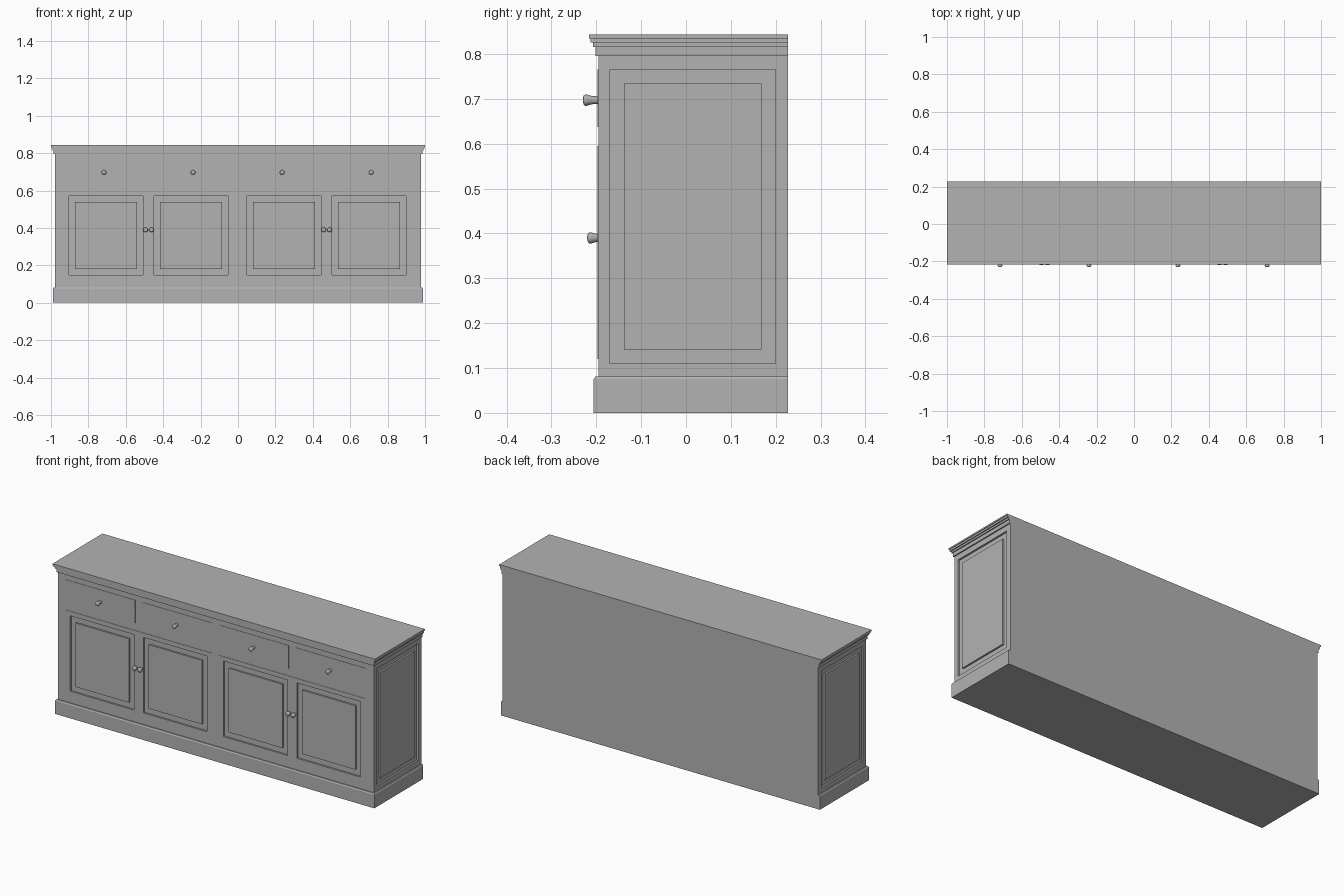
import bpy, bmesh, math
from mathutils import Vector

old = bpy.data.objects.get("Cube")
if old:
    bpy.data.objects.remove(old, do_unlink=True)

grey = bpy.data.materials.new("painted_grey")
grey.use_nodes = True
grey.diffuse_color = (0.45, 0.45, 0.45, 1)
grey.node_tree.nodes["Principled BSDF"].inputs["Base Color"].default_value = grey.diffuse_color

HALF_X, FRONT, BACK = 0.979, -0.195, 0.227
PLATE = FRONT - 0.002      # front plane of doors and drawers
MID = -0.0025              # centre line of the door layout
PITCH = 0.476


def finish(name, bm):
    bmesh.ops.recalc_face_normals(bm, faces=bm.faces)
    mesh = bpy.data.meshes.new(name)
    bm.to_mesh(mesh)
    bm.free()
    mesh.materials.append(grey)
    obj = bpy.data.objects.new(name, mesh)
    bpy.context.collection.objects.link(obj)
    return obj


def box(x0, x1, y0, y1, z0, z1):
    bm = bmesh.new()
    bmesh.ops.create_cube(bm, size=1)
    for v in bm.verts:
        v.co = Vector((x1 if v.co.x > 0 else x0,
                       y1 if v.co.y > 0 else y0,
                       z1 if v.co.z > 0 else z0))
    return bm


def moulding(name, profile):
    """Stack of rectangles stepping out at the front and sides, flush at the back."""
    bm = bmesh.new()
    rings = []
    for out, z in profile:
        x, y = HALF_X + out, FRONT - out
        rings.append([bm.verts.new((px, py, z)) for px, py in
                      ((-x, y), (x, y), (x, BACK), (-x, BACK))])
    for low, high in zip(rings, rings[1:]):
        for i in range(4):
            j = (i + 1) % 4
            bm.faces.new((low[i], low[j], high[j], high[i]))
    bm.faces.new(rings[0])
    bm.faces.new(rings[-1])
    return finish(name, bm)


def raised_panel(bm, face, axis, outer, inner, depth):
    """Sink a groove between the outer and inner rectangles of a face."""
    a, b = [i for i in range(3) if i != axis]
    level = face.verts[0].co[axis]
    sunk = level - math.copysign(depth, level)
    for rect, w in ((outer, level), (outer, sunk), (inner, sunk), (inner, level)):
        bmesh.ops.inset_region(bm, faces=[face], thickness=0.001)
        centre = face.calc_center_median()
        for v in face.verts:
            v.co[a] = rect[1] if v.co[a] > centre[a] else rect[0]
            v.co[b] = rect[3] if v.co[b] > centre[b] else rect[2]
            v.co[axis] = w


def facing(bm, direction):
    bm.normal_update()
    return max(bm.faces, key=lambda f: f.normal.dot(Vector(direction)) * f.calc_area())


# Plinth and cornice
moulding("plinth", [(0.011, 0), (0.011, 0.075), (0.007, 0.081), (0, 0.081)])
steps = [(0.0065, 0.795), (0.012, 0.815), (0.0175, 0.825), (0.021, 0.835)]
tops = [z for _, z in steps[1:]] + [0.843]
moulding("cornice", [(out, z) for (out, low), top in zip(steps, tops) for z in (low, top)])

# Carcass with a raised panel on each end
bm = box(-HALF_X, HALF_X, FRONT, BACK, 0.081, 0.795)
for side in (-1, 1):
    raised_panel(bm, facing(bm, (side, 0, 0)), 0,
                 (-0.169, 0.199, 0.11, 0.765), (-0.138, 0.168, 0.141, 0.734), 0.01)
carcass = finish("carcass", bm)

# Openings behind the door pairs
for side in (-1, 1):
    cx = MID + side * PITCH
    cutter = finish("opening_cutter",
                    box(cx - 0.452, cx + 0.452, FRONT - 0.1, FRONT + 0.015, 0.122, 0.592))
    cutter.hide_render = True
    cut = carcass.modifiers.new("opening", 'BOOLEAN')
    cut.operation, cut.solver, cut.object = 'DIFFERENCE', 'EXACT', cutter
    bpy.context.view_layer.objects.active = carcass
    bpy.ops.object.modifier_apply(modifier=cut.name)
    bpy.data.objects.remove(cutter, do_unlink=True)


def knob(name, x, z, tip):
    """Turned knob: domed head tapering to the stem."""
    bm = bmesh.new()
    profile = [(0, 0), (0.005, 0.0005), (0.01, 0.002), (0.0125, 0.005), (0.0125, 0.009),
               (0.0105, 0.015), (0.009, 0.022), (0.0085, 0.036)]
    verts = [bm.verts.new((x + r, tip + d, z)) for r, d in profile]
    edges = [bm.edges.new(pair) for pair in zip(verts, verts[1:])]
    bmesh.ops.spin(bm, geom=verts + edges, cent=(x, 0, z), axis=(0, 1, 0),
                   angle=math.tau, steps=20)
    bmesh.ops.remove_doubles(bm, verts=bm.verts, dist=0.0001)
    obj = finish(name, bm)
    bpy.ops.object.select_all(action='DESELECT')
    obj.select_set(True)
    bpy.context.view_layer.objects.active = obj
    bpy.ops.object.shade_smooth_by_angle(angle=math.radians(40))


# Four drawers
for i in range(4):
    cx = MID + (i - 1.5) * PITCH
    finish(f"drawer_{i + 1}", box(cx - 0.216, cx + 0.216, PLATE, FRONT + 0.005, 0.637, 0.765))
    knob(f"drawer_knob_{i + 1}", cx, 0.697, -0.23)

# Two pairs of panelled doors
for pair, p in (("right", -1), ("left", 1)):
    for leaf, s in (("right", -1), ("left", 1)):
        seam = MID + p * PITCH
        x0, x1 = sorted((seam + s * 0.0005, seam + s * 0.454))
        cx = seam + s * 0.227
        bm = box(x0, x1, PLATE, FRONT + 0.015, 0.12, 0.595)
        raised_panel(bm, facing(bm, (0, -1, 0)), 1,
                     (cx - 0.198, cx + 0.198, 0.147, 0.57),
                     (cx - 0.166, cx + 0.166, 0.18, 0.538), 0.01)
        finish(f"{pair}_pair_{leaf}_door", bm)
        knob(f"{pair}_pair_{leaf}_door_knob", seam + s * 0.016, 0.39, -0.2205)
